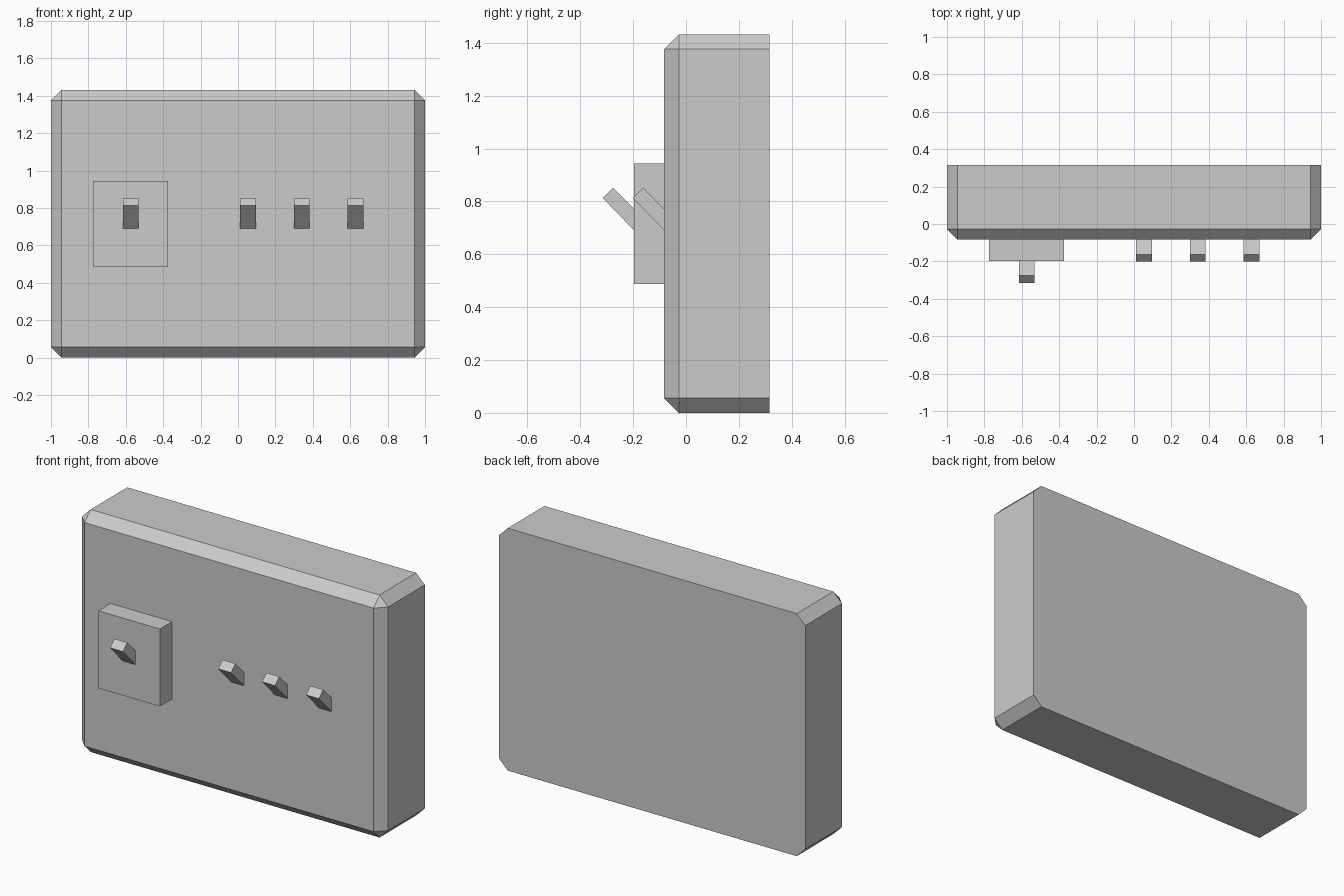
import bpy, bmesh
from mathutils import Matrix, Vector

cube = bpy.data.objects.get("Cube")
if cube:
    bpy.data.objects.remove(cube, do_unlink=True)

grey = bpy.data.materials.new("plain grey")
grey.use_nodes = True
colour = (0.6, 0.6, 0.6, 1)
grey.diffuse_color = colour
grey.node_tree.nodes["Principled BSDF"].inputs["Base Color"].default_value = colour


def add_object(name, bm):
    bmesh.ops.recalc_face_normals(bm, faces=bm.faces)
    mesh = bpy.data.meshes.new(name)
    bm.to_mesh(mesh)
    bm.free()
    mesh.materials.append(grey)
    obj = bpy.data.objects.new(name, mesh)
    bpy.context.collection.objects.link(obj)
    return obj


def box(low, high):
    low, high = Vector(low), Vector(high)
    bm = bmesh.new()
    place = Matrix.Translation((low + high) / 2) @ Matrix.Diagonal((*(high - low), 1))
    bmesh.ops.create_cube(bm, size=1, matrix=place)
    return bm


FRONT, BACK, HEIGHT = -0.083, 0.315, 1.432
PLATE_FRONT = -0.197

# Casing: every edge chamfered except the four around the flat back
bm = box((-1, FRONT, 0), (1, BACK, HEIGHT))
edges = [e for e in bm.edges if min(v.co.y for v in e.verts) < 0]
bmesh.ops.bevel(bm, geom=edges, offset=0.056, segments=1, affect='EDGES')
add_object("casing", bm)

# Raised plate under the main switch
add_object("switch_plate", box((-0.775, PLATE_FRONT, 0.487), (-0.373, FRONT + 0.01, 0.944)))


# Square-ended lever leaning up and out at 45 degrees
def lever(name, x, surface):
    profile = [(0.02, 0.67), (-0.118, 0.813), (-0.079, 0.852), (0.02, 0.752)]
    bm = bmesh.new()
    face = bm.faces.new([bm.verts.new((x - 0.042, surface + y, z)) for y, z in profile])
    side = bmesh.ops.extrude_face_region(bm, geom=[face])["geom"]
    verts = [v for v in side if isinstance(v, bmesh.types.BMVert)]
    bmesh.ops.translate(bm, vec=(0.084, 0, 0), verts=verts)
    add_object(name, bm)


lever("main_lever", -0.573, PLATE_FRONT)
for name, x in (("right", 0.054), ("middle", 0.341), ("left", 0.628)):
    lever(name + "_lever", x, FRONT)
